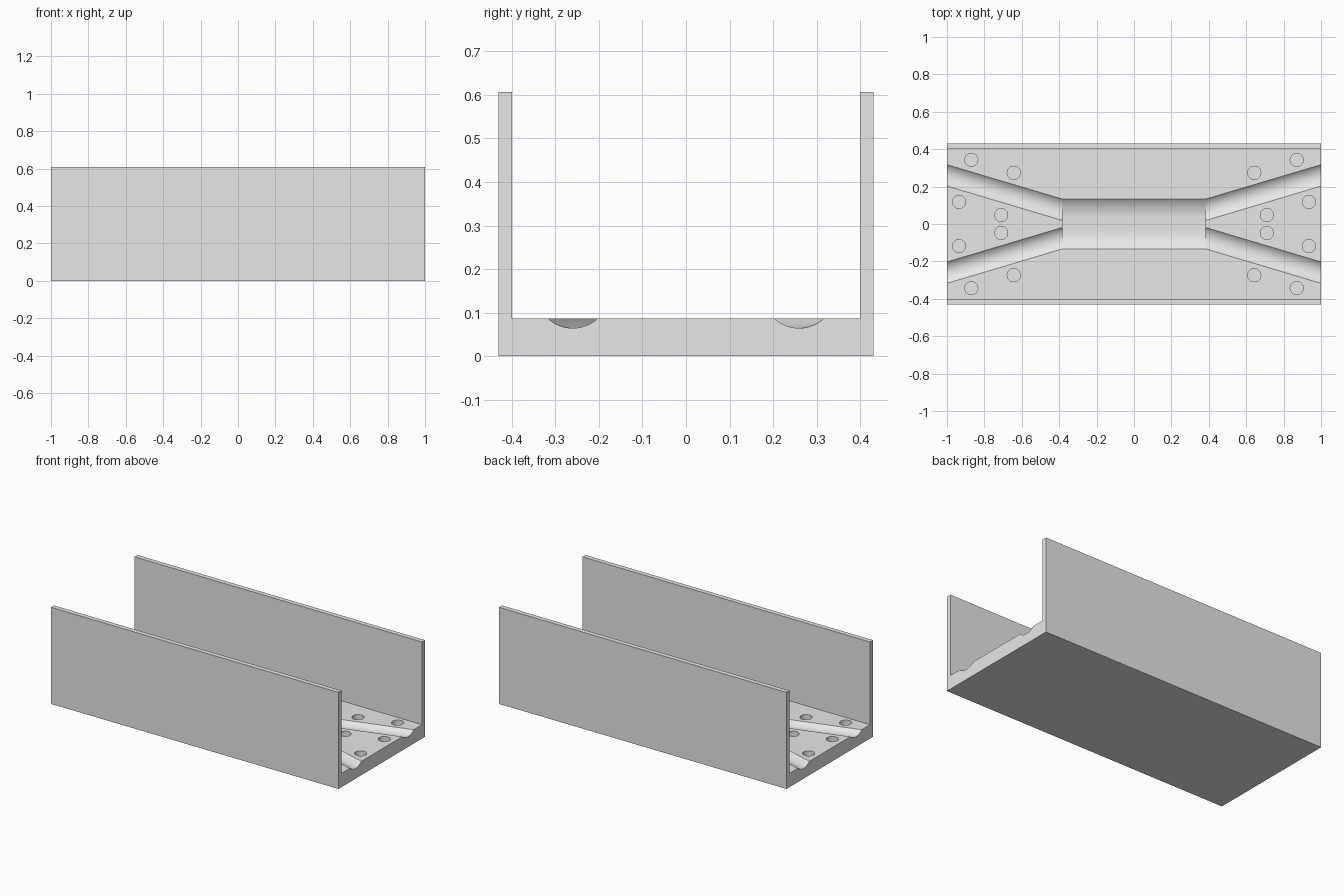
import bpy, bmesh, math
from mathutils import Vector

if "Cube" in bpy.data.objects:
    bpy.data.objects.remove(bpy.data.objects["Cube"])

HALF_W, WALL, HEIGHT, FLOOR = 0.43, 0.03, 0.607, 0.087

grey = bpy.data.materials.new("light_grey")
grey.diffuse_color = (0.8, 0.8, 0.8, 1)
grey.use_nodes = True
grey.node_tree.nodes["Principled BSDF"].inputs["Base Color"].default_value = grey.diffuse_color


def extrude_profile(name, pts, half_len):
    """Closed (y, z) profile swept along x."""
    bm = bmesh.new()
    face = bm.faces.new([bm.verts.new((-half_len, y, z)) for y, z in pts])
    new = bmesh.ops.extrude_face_region(bm, geom=[face])["geom"]
    bmesh.ops.translate(bm, vec=(2 * half_len, 0, 0),
                        verts=[v for v in new if isinstance(v, bmesh.types.BMVert)])
    bmesh.ops.recalc_face_normals(bm, faces=bm.faces)
    me = bpy.data.meshes.new(name)
    bm.to_mesh(me)
    bm.free()
    ob = bpy.data.objects.new(name, me)
    bpy.context.collection.objects.link(ob)
    return ob


def rod(name, a, b, radius, sides):
    """Cylinder between two points."""
    a, b = Vector(a), Vector(b)
    bpy.ops.mesh.primitive_cylinder_add(
        vertices=sides, radius=radius, depth=(b - a).length, location=(a + b) / 2,
        rotation=(b - a).to_track_quat('Z', 'Y').to_euler())
    ob = bpy.context.object
    ob.name = name
    return ob


def cut(target, cutter):
    cutter.hide_render = True
    mod = target.modifiers.new("cut", 'BOOLEAN')
    mod.operation, mod.solver, mod.object = 'DIFFERENCE', 'EXACT', cutter
    bpy.ops.object.select_all(action='DESELECT')
    bpy.context.view_layer.objects.active = target
    target.select_set(True)
    bpy.ops.object.modifier_apply(modifier=mod.name)
    bpy.data.objects.remove(cutter)


# U-shaped body: thick floor with two thin side walls
inner = HALF_W - WALL
channel = extrude_profile("channel_body", [
    (-HALF_W, 0), (HALF_W, 0), (HALF_W, HEIGHT), (inner, HEIGHT),
    (inner, FLOOR), (-inner, FLOOR), (-inner, HEIGHT), (-HALF_W, HEIGHT)], 1)
channel.data.materials.append(grey)

# Central trough: flat bottom with curved sides
FLAT, R, EDGE = 0.035, 0.155, math.radians(40)
depth = R * (1 - math.cos(EDGE))
side = []
for i in range(13):
    t = EDGE * i / 12
    side.append((FLAT + R * math.sin(t), FLOOR - depth + R * (1 - math.cos(t))))
side.append((side[-1][0], 0.2))
trough = extrude_profile("trough_cutter",
                         side + [(-y, z) for y, z in reversed(side)], 0.382)
cut(channel, trough)

# Four angled round grooves running from the trough to the ends
slope = (0.26 - 0.075) / 0.62
for sx in (-1, 1):
    for sy in (-1, 1):
        z = FLOOR + 0.056
        groove = rod("groove_cutter",
                     (sx * 0.37, sy * (0.26 - slope * 0.63), z),
                     (sx * 1.1, sy * (0.26 + slope * 0.1), z), 0.0785, 64)
        cut(channel, groove)

# Blind screw holes, mirrored to all four quarters
for x, y in ((0.87, 0.343), (0.643, 0.274), (0.935, 0.118), (0.71, 0.048)):
    for sx in (-1, 1):
        for sy in (-1, 1):
            hole = rod("hole_cutter", (sx * x, sy * y, FLOOR - 0.04),
                       (sx * x, sy * y, FLOOR + 0.05), 0.035, 32)
            cut(channel, hole)

# Smooth curves, crisp edges
bpy.ops.object.select_all(action='DESELECT')
bpy.context.view_layer.objects.active = channel
channel.select_set(True)
bpy.ops.object.shade_smooth_by_angle(angle=math.radians(25))
